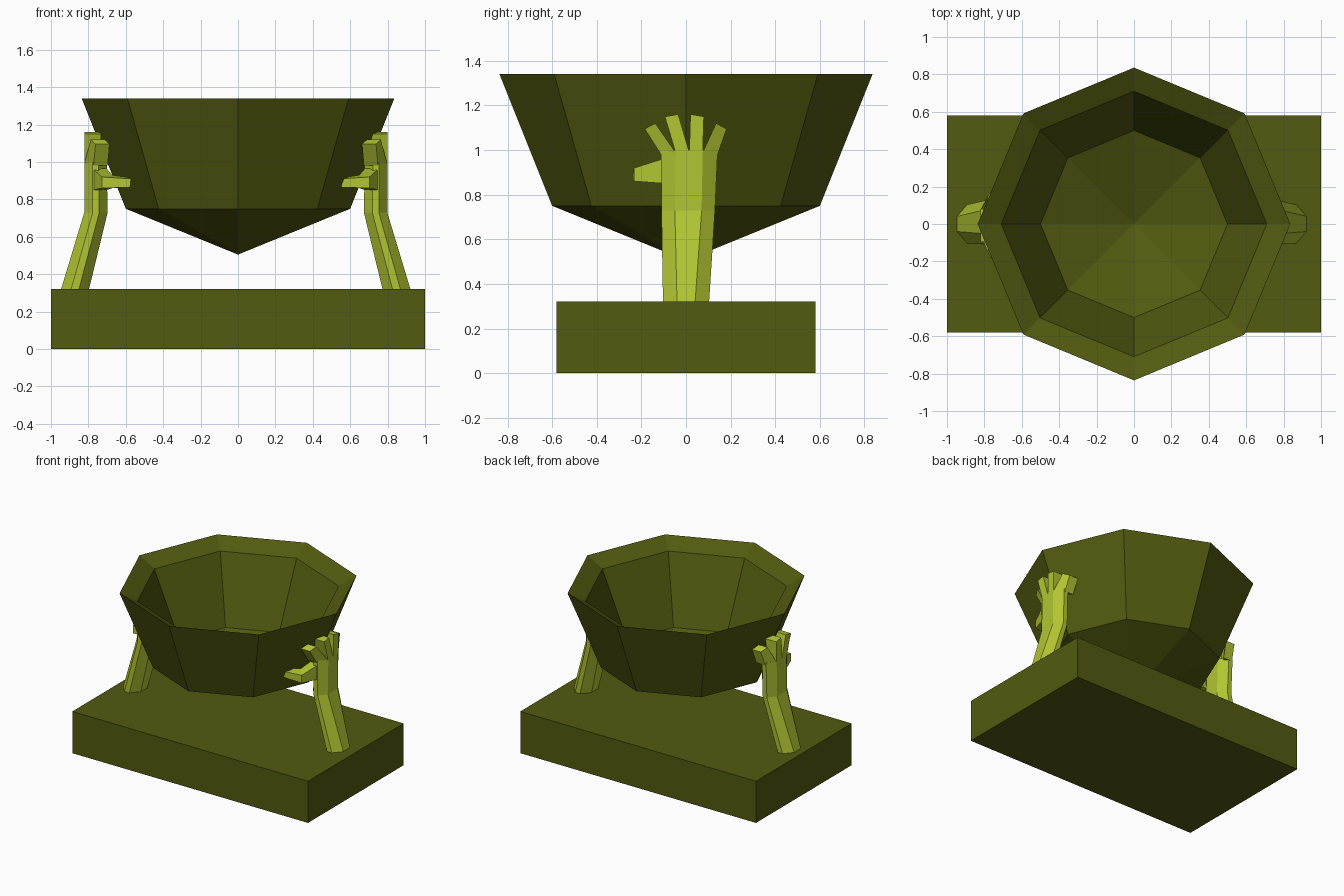
import bpy, bmesh, math
from mathutils import Vector

if "Cube" in bpy.data.objects:
    bpy.data.objects.remove(bpy.data.objects["Cube"], do_unlink=True)


def material(name, rgb):
    m = bpy.data.materials.new(name)
    m.use_nodes = True
    m.diffuse_color = (*rgb, 1)
    m.node_tree.nodes["Principled BSDF"].inputs["Base Color"].default_value = (*rgb, 1)
    return m


olive = material("dark olive", (0.085, 0.103, 0.005))
lime = material("yellow green", (0.45, 0.56, 0.032))


def finish(bm, name, mat):
    bmesh.ops.recalc_face_normals(bm, faces=bm.faces)
    mesh = bpy.data.meshes.new(name)
    bm.to_mesh(mesh)
    bm.free()
    mesh.materials.append(mat)
    obj = bpy.data.objects.new(name, mesh)
    bpy.context.collection.objects.link(obj)
    return obj


def loft(bm, rings):
    """Closed tapering solid through rings of equal point count."""
    loops = [[bm.verts.new(p) for p in ring] for ring in rings]
    for lower, upper in zip(loops, loops[1:]):
        for i in range(len(lower)):
            j = (i + 1) % len(lower)
            bm.faces.new((lower[i], lower[j], upper[j], upper[i]))
    bm.faces.new(loops[0][::-1])
    bm.faces.new(loops[-1])


# Rectangular base
bm = bmesh.new()
bmesh.ops.create_cube(bm, size=1)
for v in bm.verts:
    v.co = Vector((v.co.x * 2, v.co.y * 1.16, (v.co.z + 0.5) * 0.32))
finish(bm, "base", olive)

# Eight-sided bowl: outer point, outer wall, bevelled rim, inner wall, inner point
bm = bmesh.new()
profile = [(0.6, 0.75), (0.836, 1.34), (0.71, 1.27), (0.5, 0.78)]
rings = [[bm.verts.new((r * math.cos(k * math.pi / 4), r * math.sin(k * math.pi / 4), z))
          for k in range(8)] for r, z in profile]
tips = [bm.verts.new((0, 0, 0.505)), bm.verts.new((0, 0, 0.57))]
for k in range(8):
    n = (k + 1) % 8
    for a, b in zip(rings, rings[1:]):
        bm.faces.new((a[k], a[n], b[n], b[k]))
    bm.faces.new((rings[0][n], rings[0][k], tips[0]))
    bm.faces.new((rings[-1][k], rings[-1][n], tips[1]))
finish(bm, "bowl", olive)


def arm_ring(z, x_in, x_out, y, flat, wide):
    """Flattened octagon section of the arm."""
    step = (x_out - x_in) * 0.36
    side = [(x_in, flat), (x_in + step, wide), (x_out - step, wide), (x_out, flat)]
    return ([(px, y + py, z) for px, py in side]
            + [(px, y - py, z) for px, py in reversed(side)])


def finger(bm, base_a, base_b, tip_a, tip_b, depth):
    """Tapered finger; each point is the outer edge, depth goes toward the bowl."""
    inward = Vector((-depth, 0, 0))
    loft(bm, [[Vector(a), Vector(b), Vector(b) + inward, Vector(a) + inward]
              for a, b in ((base_a, base_b), (tip_a, tip_b))])


def build_hand(name, side):
    bm = bmesh.new()
    # Forearm and palm
    loft(bm, [arm_ring(0.31, 0.787, 0.937, 0, 0.04, 0.103),
              arm_ring(0.73, 0.685, 0.81, 0.01, 0.06, 0.12),
              arm_ring(1.0, 0.69, 0.81, 0.015, 0.06, 0.127)])
    # Two spread outer fingers and two upright middle fingers
    finger(bm, (0.76, -0.112, 0.98), (0.81, -0.047, 0.99),
           (0.75, -0.185, 1.095), (0.775, -0.138, 1.12), 0.075)
    finger(bm, (0.81, -0.047, 0.99), (0.81, 0.015, 0.99),
           (0.81, -0.095, 1.15), (0.81, -0.035, 1.16), 0.09)
    finger(bm, (0.81, 0.015, 0.99), (0.81, 0.075, 0.99),
           (0.81, 0.02, 1.16), (0.81, 0.08, 1.15), 0.09)
    finger(bm, (0.81, 0.075, 0.99), (0.76, 0.142, 0.98),
           (0.775, 0.135, 1.12), (0.75, 0.182, 1.095), 0.075)
    # Thumb bending round toward the bowl
    loft(bm, [
        [(0.69, -0.09, 0.85), (0.765, -0.09, 0.85), (0.765, -0.09, 0.965), (0.69, -0.09, 0.965)],
        [(0.66, -0.165, 0.86), (0.715, -0.232, 0.86), (0.715, -0.232, 0.92), (0.66, -0.165, 0.93)],
        [(0.565, -0.185, 0.865), (0.565, -0.235, 0.865), (0.56, -0.235, 0.91), (0.56, -0.185, 0.915)],
    ])
    for v in bm.verts:
        v.co.x = side * v.co.x - 0.012
    finish(bm, name, lime)


build_hand("left_hand", 1)
build_hand("right_hand", -1)
